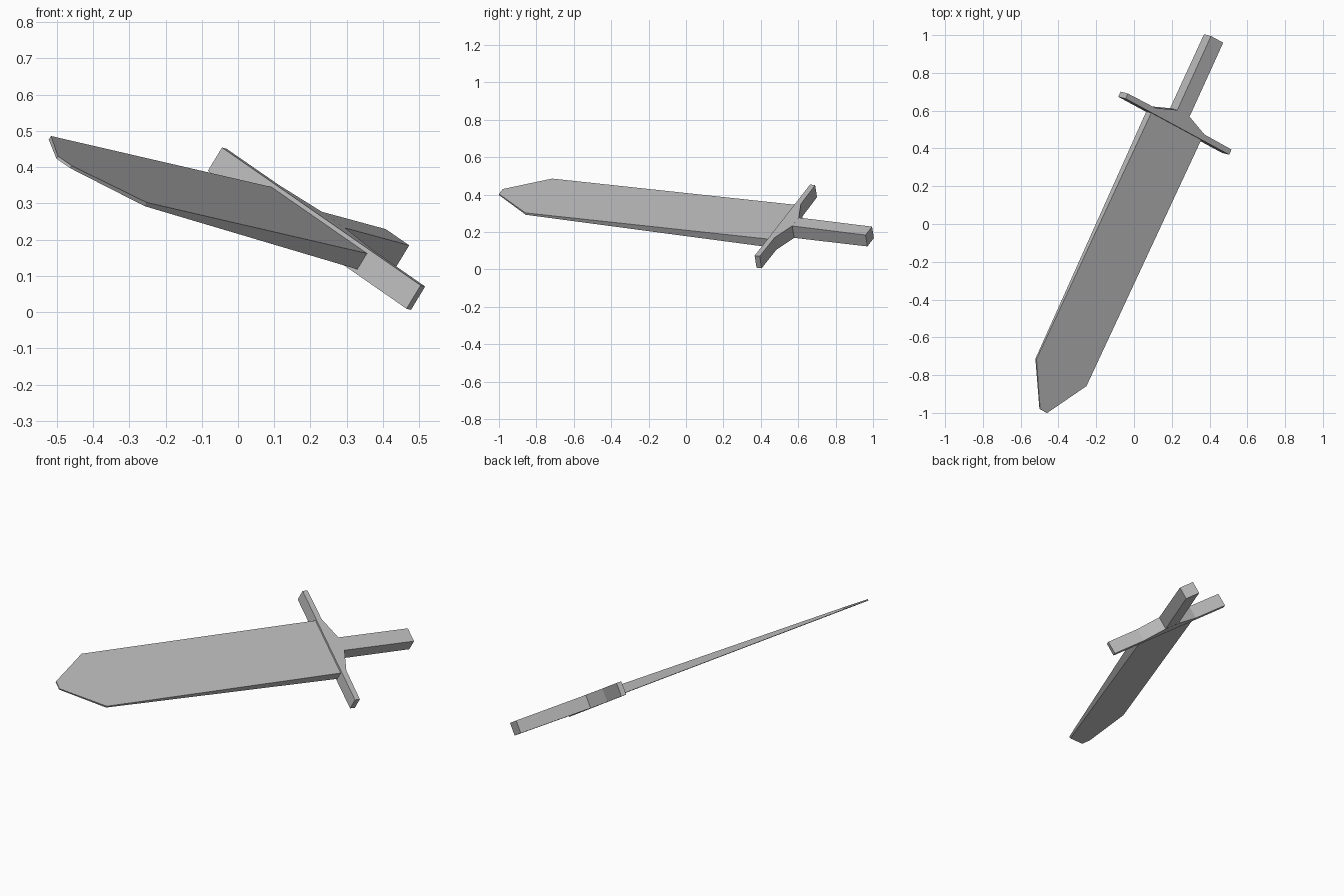
import bpy, bmesh
from mathutils import Matrix, Vector

cube = bpy.data.objects.get("Cube")
if cube:
    bpy.data.objects.remove(cube, do_unlink=True)

# One plain grey for the whole sword
grey = bpy.data.materials.new("plain grey")
grey.use_nodes = True
col = (0.5, 0.5, 0.5, 1)
grey.diffuse_color = col
grey.node_tree.nodes["Principled BSDF"].inputs["Base Color"].default_value = col

# Tilted frame: along the sword, across the guard, out of the flat of the blade
along = Vector((0.4136, 0.9046, -0.109)).normalized()
across = Vector((0.751, -0.406, -0.521))
across = (across - along * across.dot(along)).normalized()
out = across.cross(along)
frame = Matrix((across, along, out)).transposed().to_4x4()
frame.translation = across * -0.174 + out * 0.235


def slab(name, half_profile):
    """Mirror (half width, length, half thickness) points and fill a slab."""
    outline = half_profile + [(-w, l, t) for w, l, t in reversed(half_profile)]
    bm = bmesh.new()
    top = [bm.verts.new((w, l, t)) for w, l, t in outline]
    low = [bm.verts.new((w, l, -t)) for w, l, t in outline]
    bm.faces.new(top)
    bm.faces.new(low[::-1])
    n = len(outline)
    for i in range(n):
        j = (i + 1) % n
        bm.faces.new((top[i], low[i], low[j], top[j]))
    bmesh.ops.recalc_face_normals(bm, faces=bm.faces)
    bm.transform(frame)
    mesh = bpy.data.meshes.new(name)
    bm.to_mesh(mesh)
    bm.free()
    mesh.materials.append(grey)
    obj = bpy.data.objects.new(name, mesh)
    bpy.context.collection.objects.link(obj)
    return obj


# Blade: tapers in thickness to a blunt clipped tip
slab("blade", [(0.025, -1.138, 0.004), (0.176, -0.913, 0.006), (0.176, 0.535, 0.026)])

# Crossguard with the flare towards the grip
T = 0.038
slab("crossguard", [(0.365, 0.532, T), (0.365, 0.562, T), (0.172, 0.564, T), (0.043, 0.61, T)])

# Square grip
slab("grip", [(0.043, 0.605, 0.0375), (0.043, 1.043, 0.036)])
